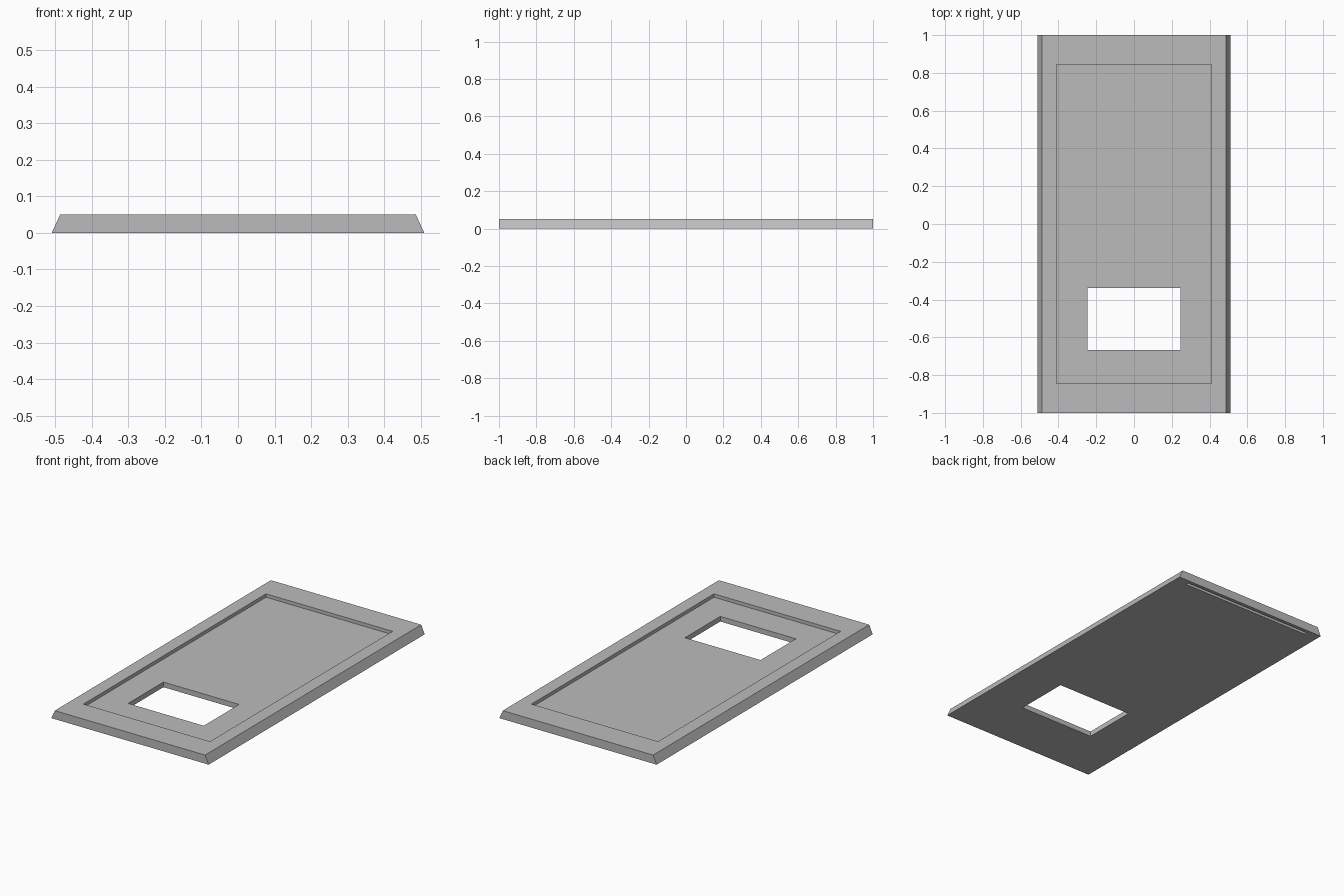
import bpy
import bmesh

if "Cube" in bpy.data.objects:
    bpy.data.objects.remove(bpy.data.objects["Cube"])

# Single grey material
grey = bpy.data.materials.new("plain grey")
grey.use_nodes = True
color = (0.5, 0.5, 0.5, 1)
grey.diffuse_color = color
grey.node_tree.nodes["Principled BSDF"].inputs["Base Color"].default_value = color


def make_box(name, low, high, top_inset=0.0):
    """Box between two corners, with its sides optionally leaning in along x."""
    bm = bmesh.new()
    bmesh.ops.create_cube(bm, size=1)
    for v in bm.verts:
        top = v.co.z > 0
        sign = 1 if v.co.x > 0 else -1
        for i in range(3):
            v.co[i] = high[i] if v.co[i] > 0 else low[i]
        if top:
            v.co.x -= sign * top_inset
    mesh = bpy.data.meshes.new(name)
    bm.to_mesh(mesh)
    bm.free()
    mesh.materials.append(grey)
    obj = bpy.data.objects.new(name, mesh)
    bpy.context.collection.objects.link(obj)
    return obj


def cut(target, name, low, high):
    """Subtract a box from the target and remove the cutter."""
    cutter = make_box(name, low, high)
    cutter.hide_render = True
    mod = target.modifiers.new(name, 'BOOLEAN')
    mod.operation = 'DIFFERENCE'
    mod.solver = 'EXACT'
    mod.object = cutter
    bpy.context.view_layer.objects.active = target
    bpy.ops.object.modifier_apply(modifier=mod.name)
    bpy.data.objects.remove(cutter)


# Plate with sloped long sides
plate = make_box("cover_plate", (-0.51, -1, 0), (0.51, 1, 0.05), top_inset=0.023)

# Shallow top recess, window through the floor, thin slot under the back edge
cut(plate, "top_recess", (-0.41, -0.845, 0.03), (0.41, 0.845, 0.1))
cut(plate, "window", (-0.245, -0.667, -0.1), (0.245, -0.34, 0.1))
cut(plate, "underside_slot", (-0.43, 0.96, -0.1), (0.43, 0.98, 0.02))
